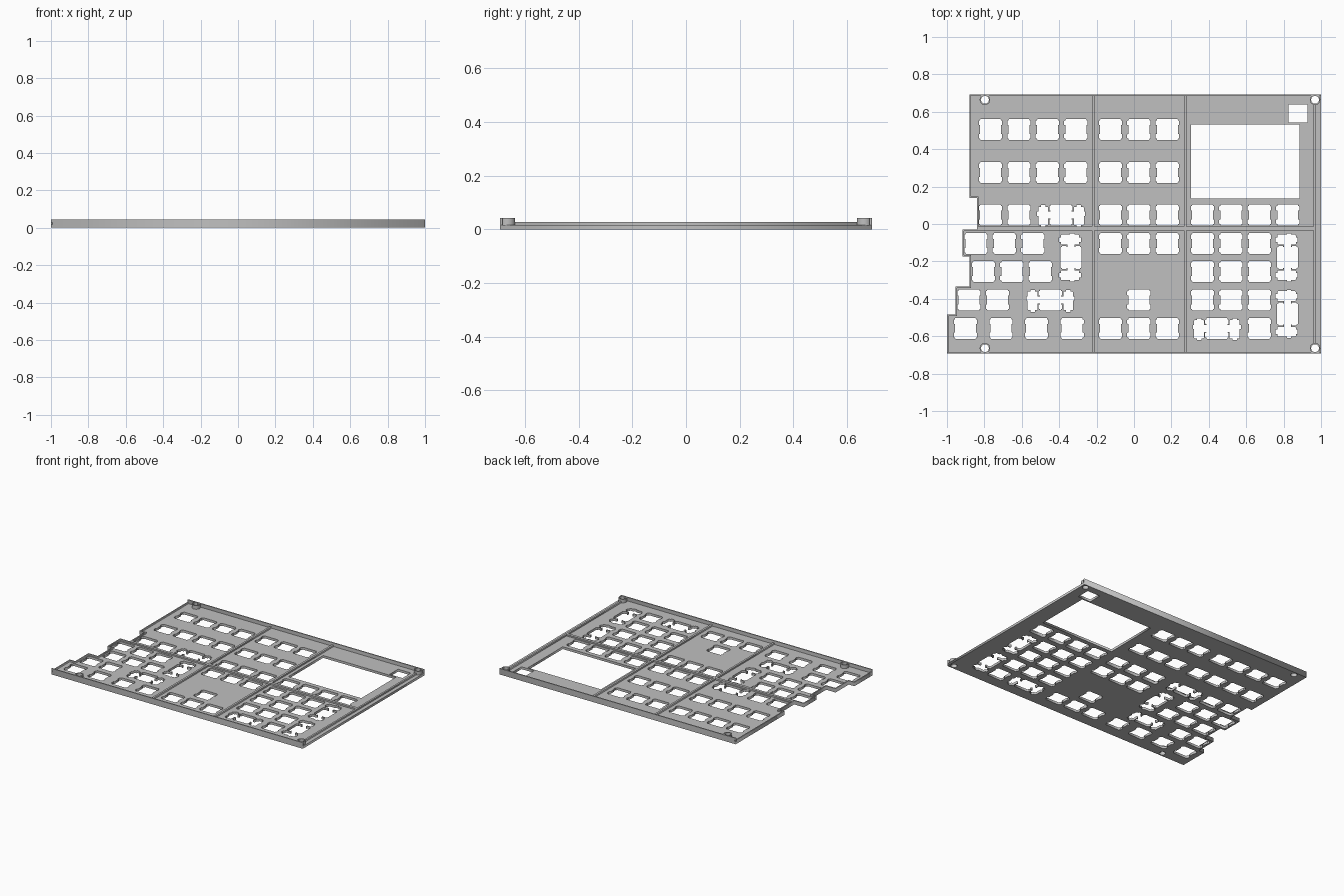
import bpy, math

if "Cube" in bpy.data.objects:
    bpy.data.objects.remove(bpy.data.objects["Cube"])

MM = 0.008          # one millimetre in model units
PLATE, RIB, WALL = 0.017, 0.028, 0.043
T = 0.008           # wall thickness

grey = bpy.data.materials.new("grey")
grey.diffuse_color = (0.53, 0.53, 0.53, 1)
grey.use_nodes = True
grey.node_tree.nodes["Principled BSDF"].inputs["Base Color"].default_value = grey.diffuse_color


def slab(name, loops, z0, z1):
    """Extrude a flat outline (first loop) with holes (other loops)."""
    cu = bpy.data.curves.new(name, 'CURVE')
    cu.dimensions = '2D'
    cu.fill_mode = 'BOTH'
    cu.extrude = (z1 - z0) / 2
    for pts in loops:
        sp = cu.splines.new('POLY')
        sp.points.add(len(pts) - 1)
        for p, (x, y) in zip(sp.points, pts):
            p.co = (x, y, 0, 1)
        sp.use_cyclic_u = True
    cu.materials.append(grey)
    ob = bpy.data.objects.new(name, cu)
    ob.location.z = (z0 + z1) / 2
    bpy.context.collection.objects.link(ob)
    bpy.ops.object.select_all(action='DESELECT')
    ob.select_set(True)
    bpy.context.view_layer.objects.active = ob
    bpy.ops.object.convert(target='MESH')
    return ob


def rect(x0, x1, y0, y1):
    return [(x0, y0), (x1, y0), (x1, y1), (x0, y1)]


def circle(cx, cy, r, n=32):
    return [(cx + r * math.cos(2 * math.pi * i / n), cy + r * math.sin(2 * math.pi * i / n))
            for i in range(n)]


def mirrored(half):
    return half + [(-x, y) for x, y in reversed(half)]


# Key cutout with side notches, right half in millimetres
CORNER = [(6.6, 7), (7, 6.6), (7, 6), (7.5, 6), (7.8, 5.7), (7.8, 3.2), (7.5, 2.9), (7, 2.9)]
LOWER = [(x, -y) for x, y in reversed(CORNER)]
KEY = mirrored(CORNER + LOWER)
# Wide key cutout with stabiliser pockets
STAB = [(7, 2.3), (8.6, 2.3), (8.6, 5.1), (9, 5.5), (10.4, 5.5), (10.4, 6.6), (13.4, 6.6),
        (13.4, 5.5), (14.8, 5.5), (15.2, 5.1), (15.2, 2.3), (16.1, 2.3), (16.1, -0.5),
        (15.2, -0.5), (15.2, -6.4), (14.8, -6.8), (13.4, -6.8), (13.4, -7.9), (10.4, -7.9),
        (10.4, -6.8), (9, -6.8), (8.6, -6.4), (8.6, -2.3), (7, -2.3)]
WIDE = mirrored(CORNER + STAB + LOWER)


def cut(shape, cx, cy, upright=False):
    if upright:
        shape = [(y, -x) for x, y in shape]
    return [(cx + x * MM, cy + y * MM) for x, y in shape]


# Key positions by row
ROWS = [0.505, 0.275, 0.048, -0.104, -0.254, -0.406, -0.558]
U = 0.152
left4 = [-0.767 + U * i for i in range(4)]
mid = [-0.126 + U * i for i in range(3)]
right4 = [0.366 + U * i for i in range(4)]
right3 = right4[:3]
keys = [
    left4 + mid,
    left4 + mid,
    left4[:2] + mid + right4,
    [-0.845 + U * i for i in range(3)] + mid + right3,
    [-0.805 + U * i for i in range(3)] + right3,
    [-0.882, -0.730, mid[1]] + right3,
    [-0.901 + 0.19 * i for i in range(4)] + mid + right3[2:],
]
holes = [cut(KEY, x, y) for y, xs in zip(ROWS, keys) for x in xs]
holes += [cut(WIDE, x, y) for x, y in ((-0.39, ROWS[2]), (-0.447, ROWS[5]), (0.443, ROWS[6]))]
holes += [cut(WIDE, x, y, True) for x, y in ((-0.337, -0.179), (0.821, -0.179), (0.821, -0.481))]

# Screen window and small square window
holes += [rect(0.305, 0.885, 0.136, 0.532), rect(0.826, 0.928, 0.543, 0.639)]

# Screw holes
SCREWS = [(x, y) for x in (-0.797, 0.968) for y in (-0.664, 0.664)]
holes += [circle(x, y, 0.021) for x, y in SCREWS]

# Stepped left edge, top to bottom
edge = [(-0.88, 0.692), (-0.88, 0.14), (-0.84, 0.14), (-0.84, -0.03), (-0.917, -0.03),
        (-0.917, -0.175), (-0.88, -0.175), (-0.88, -0.335), (-0.955, -0.335),
        (-0.955, -0.485), (-1, -0.485), (-1, -0.692)]
slab("plate", [edge + [(1, -0.692), (1, 0.692)]] + holes, 0, PLATE)

# Low wall following the stepped edge
inner = []
for i, (x, y) in enumerate(edge):
    dy = 0
    if 0 < i < len(edge) - 1:
        a = (i - 1) // 2 * 2 + 1          # start of this horizontal step
        dy = T if edge[a + 1][0] > edge[a][0] else -T
    inner.append((x + T, y + dy))
slab("left_wall", [edge + inner[::-1]], PLATE, RIB)

# Tall front and back walls
slab("front_wall", [rect(-1, 1, -0.692, -0.692 + T)], PLATE, WALL)
slab("back_wall", [rect(-0.88, 1, 0.692 - T, 0.692)], PLATE, WALL)

# Stiffening ribs
slab("right_rib", [rect(0.96, 0.973, -0.638, 0.638)], PLATE, RIB)
for name, x0, x1 in (("left_rib", -0.225, -0.211), ("middle_rib", 0.267, 0.282)):
    slab(name, [rect(x0, x1, -0.684, 0.684)], PLATE, RIB)
slab("cross_rib", [rect(-0.832, 0.96, -0.034, -0.014)], PLATE, RIB)

# Screw bosses
for x, y in SCREWS:
    boss = slab("screw_boss", [circle(x, y, 0.028), circle(x, y, 0.021)], PLATE, WALL)
    bpy.ops.object.shade_smooth_by_angle()
